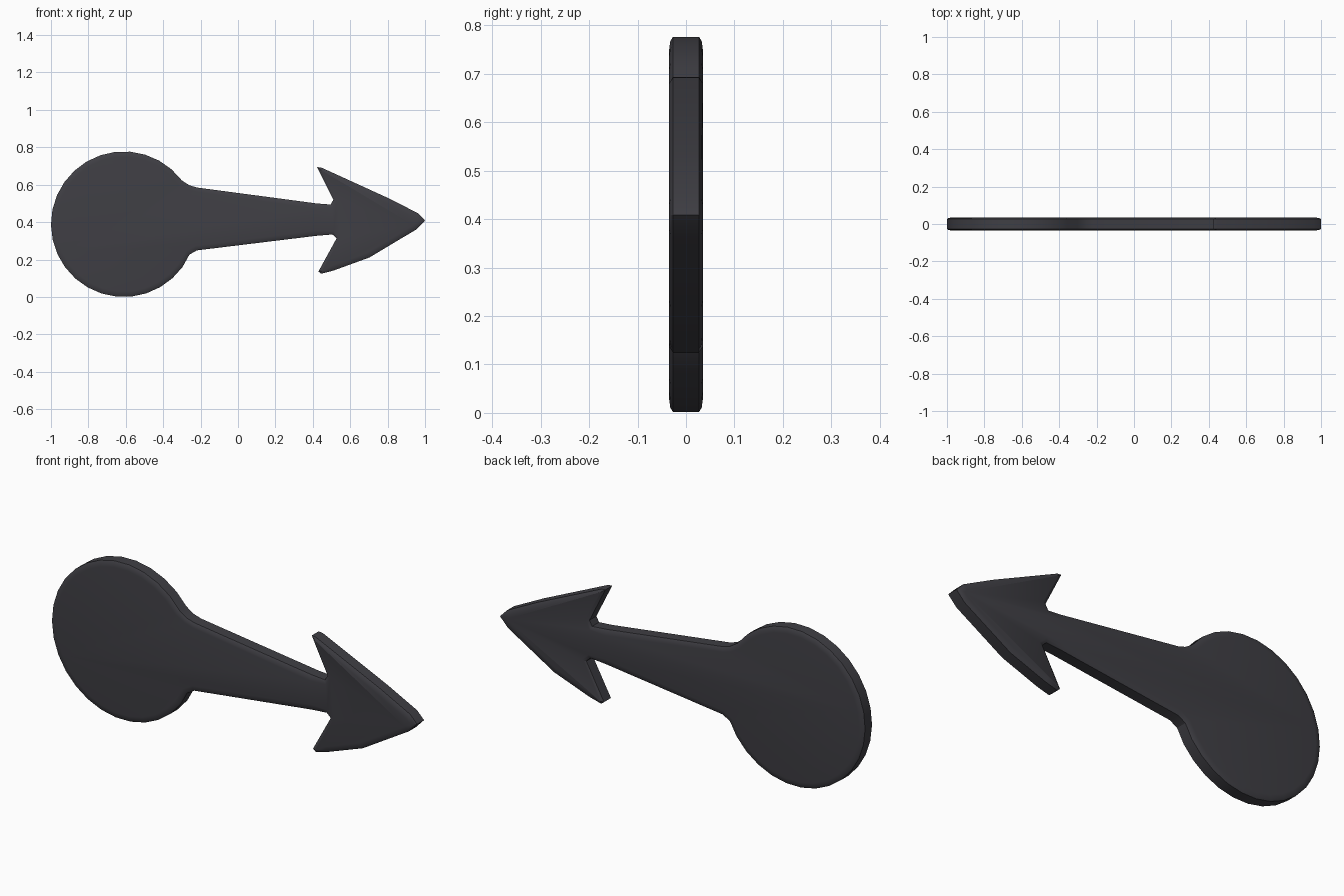
import bpy, bmesh, math
from mathutils import Vector

if "Cube" in bpy.data.objects:
    bpy.data.objects.remove(bpy.data.objects["Cube"])

# Outline in x/z, counter-clockwise from the front: round disc first
CX, CZ, R = -0.611, 0.389, 0.389
N = 24
outline = []
for i in range(N + 1):
    a = math.radians(37 + (324 - 37) * i / N)
    outline.append((CX + R * math.cos(a), CZ + R * math.sin(a)))
# Tapered shaft and barbed arrow head
outline += [
    (-0.26, 0.226), (-0.22, 0.249), (0.42, 0.327), (0.505, 0.334), (0.527, 0.313),
    (0.43, 0.136), (0.445, 0.124), (0.51, 0.141), (0.703, 0.211),
    (0.955, 0.362), (1.0, 0.409), (0.962, 0.448), (0.80, 0.53),
    (0.445, 0.692), (0.423, 0.694), (0.51, 0.52), (0.495, 0.494), (0.42, 0.500),
    (-0.22, 0.585), (-0.26, 0.597),
]
pts = [Vector(p) for p in outline]


def inset(points, d):
    """Move every corner inwards by d, limited near short edges."""
    out = []
    n = len(points)
    for i, p in enumerate(points):
        e1, e2 = p - points[i - 1], points[(i + 1) % n] - p
        k = min(d, 0.55 * e1.length, 0.55 * e2.length)
        e1, e2 = e1.normalized(), e2.normalized()
        n1, n2 = Vector((-e1.y, e1.x)), Vector((-e2.y, e2.x))
        out.append(p + (n1 + n2) * k / (1 + n1.dot(n2)))
    return out


# Rounded rim: (y, inset) from front to back
half = [(-0.035, 0.028), (-0.0325, 0.009), (-0.027, 0.0)]
layers = half + [(-y, d) for y, d in reversed(half)]

bm = bmesh.new()
rings = [[bm.verts.new((p.x, y, p.y)) for p in inset(pts, d)] for y, d in layers]
for a, b in zip(rings, rings[1:]):
    for i in range(len(a)):
        j = (i + 1) % len(a)
        bm.faces.new((a[i], b[i], b[j], a[j]))
bm.faces.new(rings[0])
bm.faces.new(list(reversed(rings[-1])))
bmesh.ops.recalc_face_normals(bm, faces=bm.faces)

mesh = bpy.data.meshes.new("arrow_pointer")
bm.to_mesh(mesh)
bm.free()
obj = bpy.data.objects.new("arrow_pointer", mesh)
bpy.context.collection.objects.link(obj)

# Dark grey finish
mat = bpy.data.materials.new("dark grey")
mat.diffuse_color = (0.05, 0.049, 0.058, 1)
mat.use_nodes = True
mat.node_tree.nodes["Principled BSDF"].inputs["Base Color"].default_value = mat.diffuse_color
mesh.materials.append(mat)

bpy.context.view_layer.objects.active = obj
obj.select_set(True)
bpy.ops.object.shade_smooth_by_angle(angle=math.radians(30))
